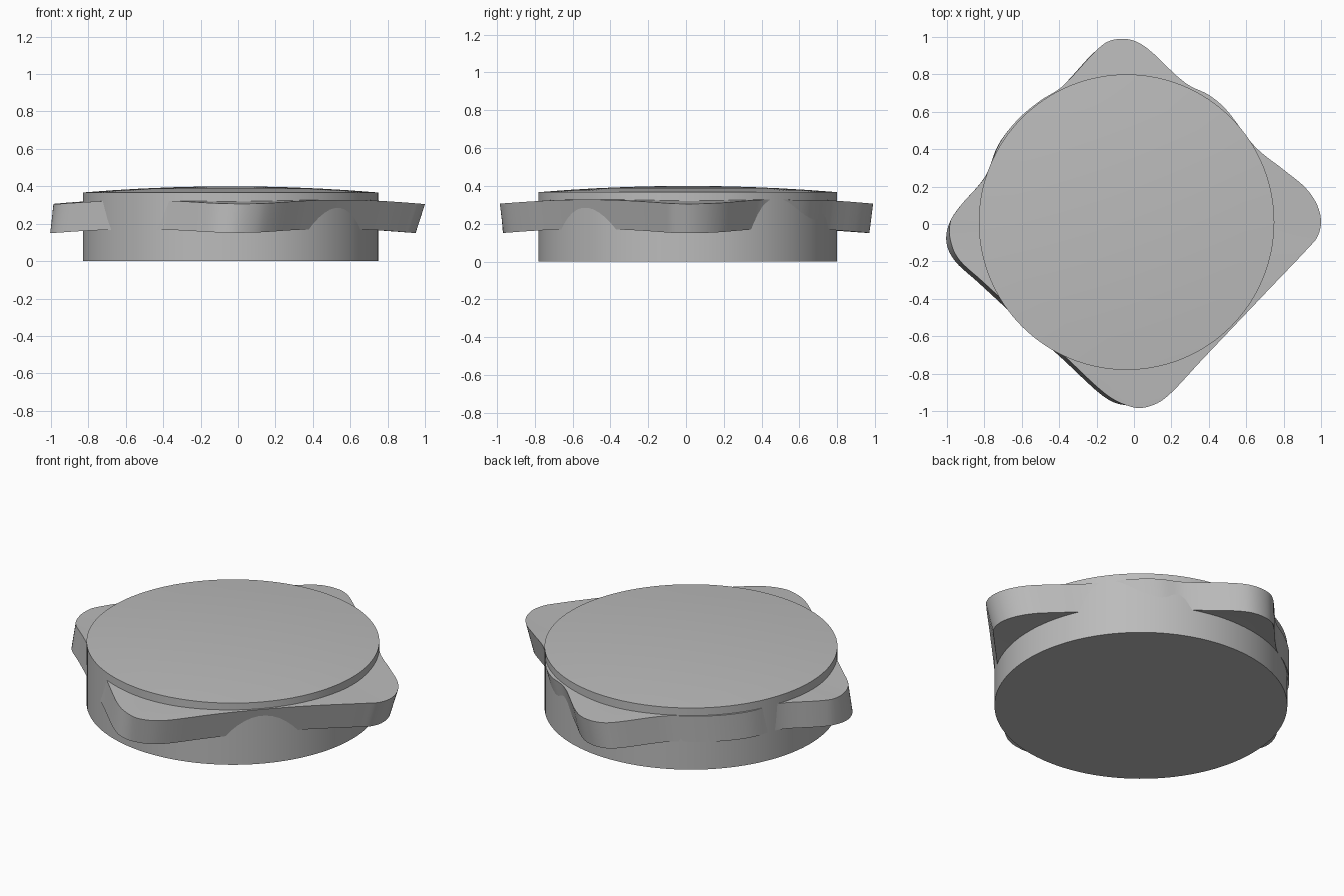
import bpy
import bmesh
import math
from mathutils import Vector

cube = bpy.data.objects.get("Cube")
if cube:
    bpy.data.objects.remove(cube, do_unlink=True)

grey = bpy.data.materials.new("plain_grey")
grey.use_nodes = True
colour = (0.5, 0.5, 0.5, 1)
grey.diffuse_color = colour
grey.node_tree.nodes["Principled BSDF"].inputs["Base Color"].default_value = colour


def finish(name, bm, angle):
    bmesh.ops.recalc_face_normals(bm, faces=bm.faces)
    mesh = bpy.data.meshes.new(name)
    bm.to_mesh(mesh)
    bm.free()
    obj = bpy.data.objects.new(name, mesh)
    bpy.context.collection.objects.link(obj)
    mesh.materials.append(grey)
    bpy.ops.object.select_all(action="DESELECT")
    obj.select_set(True)
    bpy.context.view_layer.objects.active = obj
    bpy.ops.object.shade_smooth_by_angle(angle=math.radians(angle))


def bridge(bm, low, high):
    n = len(low)
    for i in range(n):
        j = (i + 1) % n
        bm.faces.new((low[i], low[j], high[j], high[i]))


def fan(bm, ring, centre):
    tip = bm.verts.new(centre)
    for i, v in enumerate(ring):
        bm.faces.new((v, ring[(i + 1) % len(ring)], tip))


# Round body with a shallow domed lid
def round_body(name, centre, radius, wall_top, crown, sides=128):
    bm = bmesh.new()
    profile = [(radius, 0), (radius, wall_top)]
    for k in (0.8, 0.6, 0.4, 0.2):
        profile.append((radius * k, wall_top + (crown - wall_top) * (1 - k * k)))
    rings = []
    for r, z in profile:
        rings.append([bm.verts.new((centre[0] + r * math.cos(math.tau * i / sides),
                                    centre[1] + r * math.sin(math.tau * i / sides), z))
                      for i in range(sides)])
    for low, high in zip(rings, rings[1:]):
        bridge(bm, low, high)
    bm.faces.new(rings[0])
    fan(bm, rings[-1], (*centre, crown))
    finish(name, bm, 30)


# Closed curve through the outline points
def smooth_outline(points, steps=5):
    pts = [Vector(p) for p in points]
    n = len(pts)
    result = []
    for i in range(n):
        a, b, c, d = (pts[(i + k) % n] for k in (-1, 0, 1, 2))
        # Centripetal knots keep the tight corners free of overshoot
        t1 = (b - a).length ** 0.5
        t2 = t1 + (c - b).length ** 0.5
        t3 = t2 + (d - c).length ** 0.5
        for s in range(steps):
            t = t1 + (t2 - t1) * s / steps
            a1 = a.lerp(b, t / t1)
            a2 = b.lerp(c, (t - t1) / (t2 - t1))
            a3 = c.lerp(d, (t - t2) / (t3 - t2))
            b1 = a1.lerp(a2, t / t2)
            b2 = a2.lerp(a3, (t - t1) / (t3 - t1))
            result.append(b1.lerp(b2, (t - t1) / (t2 - t1)))
    return result


# Four-lobed plate, sloping down towards its corners
def lobed_plate(name, outline):
    bm = bmesh.new()
    low, high = [], []
    for p in outline:
        r = p.length
        # The wall leans inwards below, except along the front right sides
        lean = min(max((-(p.x + p.y) * 0.707 - 0.68) / 0.1, 0), 1)
        top = p * (1 - 0.02 * lean)
        base = Vector((p.x * 0.975 - 0.025, p.y * 0.98)).lerp(p * 1.005, lean)
        high.append(bm.verts.new((top.x, top.y, 0.4 - 0.095 * r)))
        low.append(bm.verts.new((base.x, base.y, 0.245 - 0.095 * r)))
    bridge(bm, low, high)
    fan(bm, high, (0, 0, 0.37))
    fan(bm, low, (0, 0, 0.24))
    finish(name, bm, 35)


round_body("round_body", (-0.04, 0.01), 0.79, 0.367, 0.4)

right_lobe = [(0.65, 0.41), (0.8, 0.29), (0.92, 0.19), (0.98, 0.1),
              (1.0, 0.01), (0.98, -0.07), (0.93, -0.13)]
front_lobe = [(0.74, -0.33), (0.55, -0.53), (0.36, -0.73), (0.18, -0.92), (0.11, -0.965),
              (0.02, -0.985), (-0.08, -0.965), (-0.16, -0.92), (-0.4, -0.7)]
left_lobe = [(-0.57, -0.55), (-0.7, -0.43), (-0.83, -0.31), (-0.95, -0.2),
             (-0.99, -0.13), (-1.0, -0.06), (-0.98, 0.02), (-0.93, 0.095), (-0.79, 0.26)]
back_lobe = [(-0.72, 0.43), (-0.62, 0.56), (-0.5, 0.66), (-0.39, 0.73), (-0.2, 0.93), (-0.14, 0.975),
             (-0.07, 0.99), (0.0, 0.98), (0.07, 0.94), (0.28, 0.75), (0.4, 0.69), (0.49, 0.615)]
outline = right_lobe + front_lobe + left_lobe + back_lobe
lobed_plate("lobed_plate", smooth_outline(outline))
